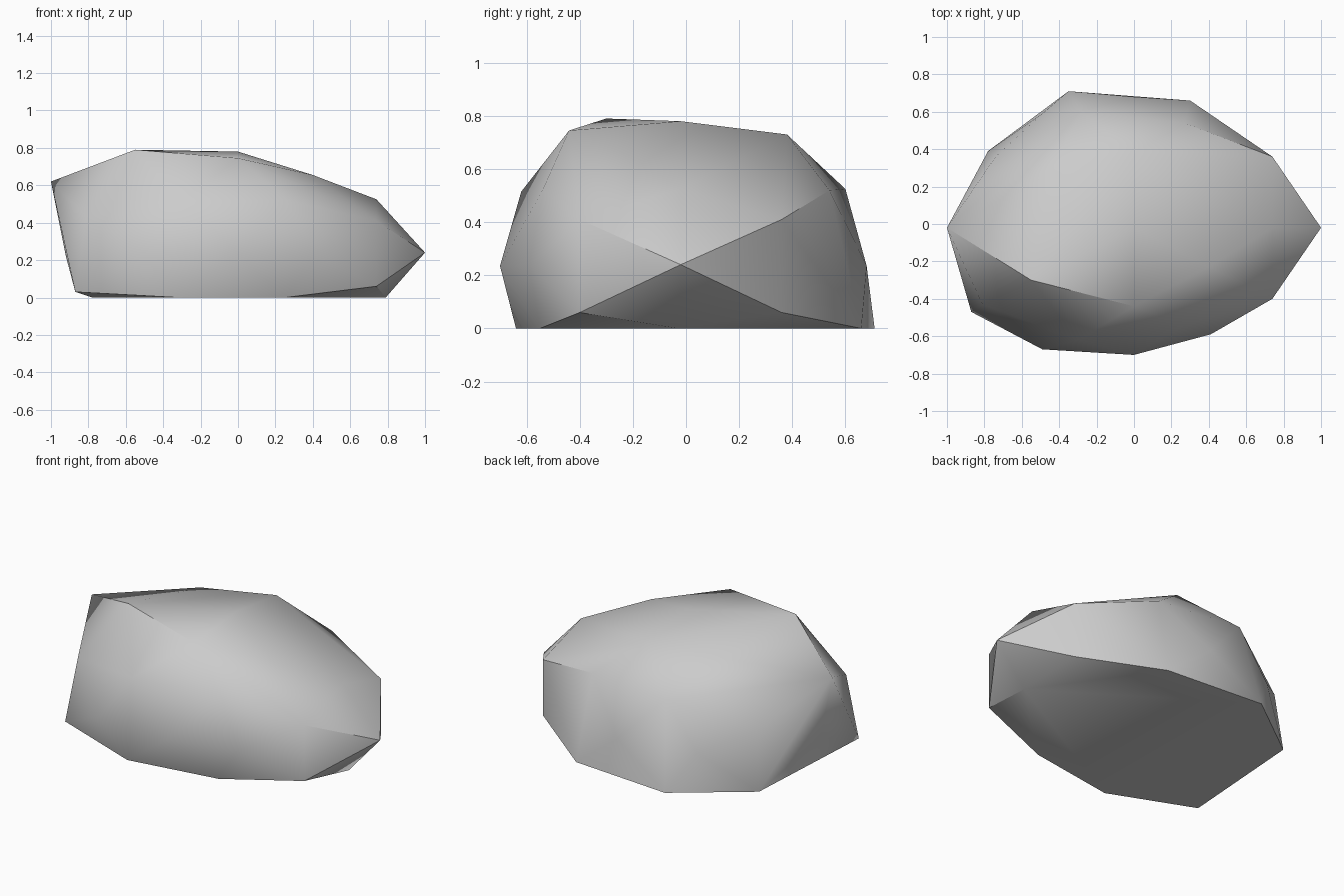
import bpy
import bmesh
import math

# Remove the default object
default_cube = bpy.data.objects.get("Cube")
if default_cube:
    bpy.data.objects.remove(default_cube, do_unlink=True)

# Single stone colour
stone = bpy.data.materials.new("stone_grey")
stone.use_nodes = True
grey = (0.6, 0.6, 0.6, 1)
stone.diffuse_color = grey
shader = next(n for n in stone.node_tree.nodes if n.type == "BSDF_PRINCIPLED")
shader.inputs["Base Color"].default_value = grey
shader.inputs["Roughness"].default_value = 0.9

# Flat foot of the boulder
foot = [
    (-.32, -.64, 0), (.25, -.55, 0), (.79, -.03, 0),
    (.3, .66, 0), (-.35, .71, 0), (-.78, .39, 0),
]
# Corners just above the ground
lower_corners = [(-.87, -.47, .03), (.74, -.4, .06), (.74, .36, .06)]

# Widest belt
belt = [
    (-.49, -.67, .235), (0, -.7, .235), (.41, -.59, .235),
    (1, -.02, .24), (0, .68, .235), (-.49, .59, .24), (-.92, -.02, .22),
]
# Shoulders
shoulders = [
    (-.81, -.43, .43), (-.3, -.62, .515), (.26, -.54, .52),
    (.74, -.4, .41), (.74, -.02, .525), (.74, .36, .41),
    (.27, .54, .52), (-.28, .6, .525), (-.74, .36, .36),
]
# Crown and the overhanging point at the side
crown = [
    (-1, -.02, .62), (-.55, -.3, .79), (0, -.44, .745), (0, -.02, .78),
    (.4, -.23, .655), (0, .38, .73), (-.45, .27, .7),
]


def wrap_points(points):
    """Return a closed faceted skin stretched around the points."""
    bm = bmesh.new()
    for point in points:
        bm.verts.new(point)
    bmesh.ops.convex_hull(bm, input=list(bm.verts), use_existing_faces=False)
    loose = [v for v in bm.verts if not v.link_faces]
    bmesh.ops.delete(bm, geom=loose, context="VERTS")
    # Merge the underside into one flat face
    under = [f for f in bm.faces if all(v.co.z < .001 for v in f.verts)]
    if len(under) > 1:
        bmesh.ops.dissolve_faces(bm, faces=under)
    bmesh.ops.recalc_face_normals(bm, faces=list(bm.faces))
    return bm


# Boulder
skin = wrap_points(foot + lower_corners + belt + shoulders + crown)
mesh = bpy.data.meshes.new("boulder")
skin.to_mesh(mesh)
skin.free()
mesh.materials.append(stone)
boulder = bpy.data.objects.new("boulder", mesh)
bpy.context.collection.objects.link(boulder)

# Soft facets with the strong creases kept
for other in bpy.context.selected_objects:
    other.select_set(False)
boulder.select_set(True)
bpy.context.view_layer.objects.active = boulder
bpy.ops.object.shade_smooth_by_angle(angle=math.radians(35))
